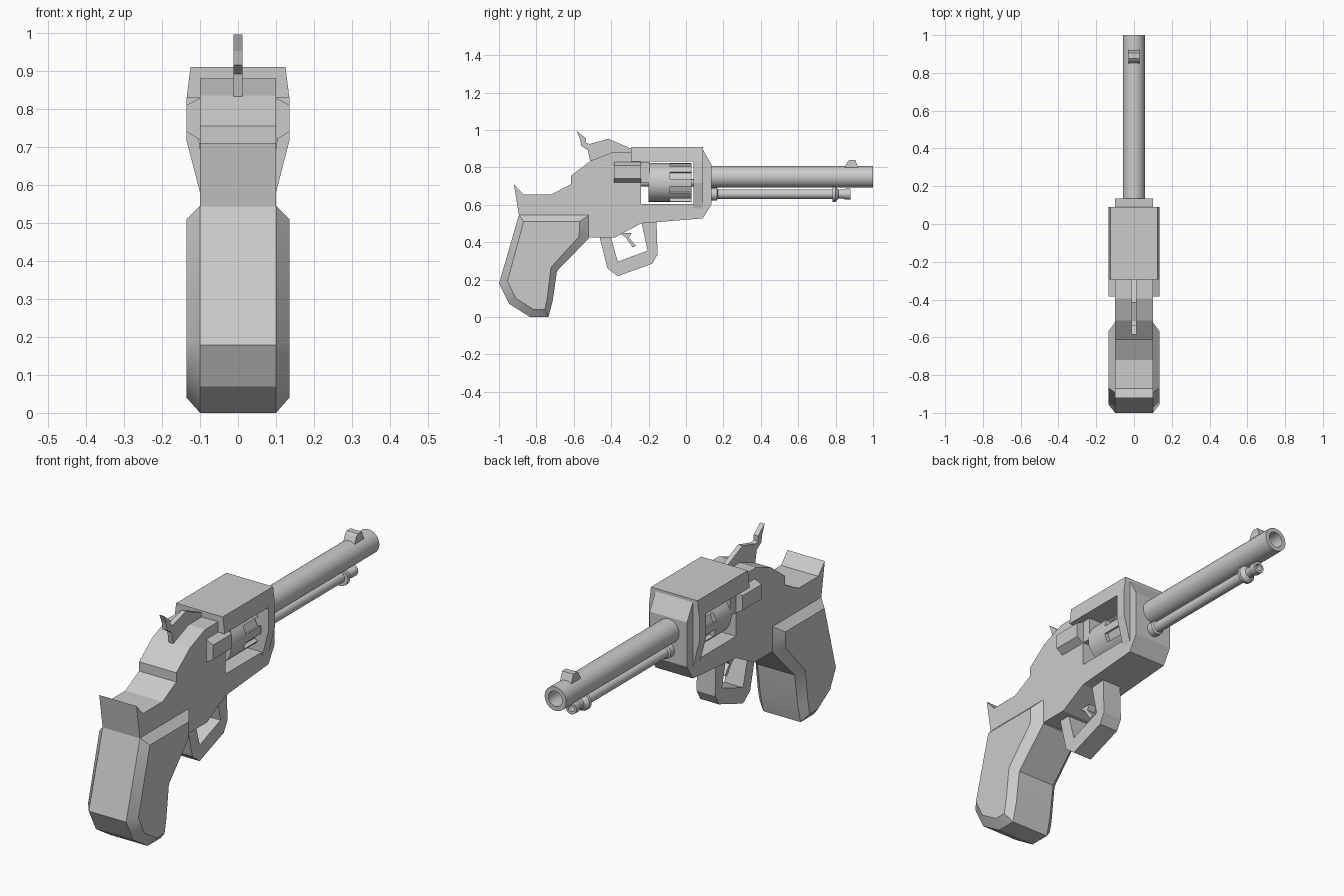
import bpy, bmesh, math

if "Cube" in bpy.data.objects:
    bpy.data.objects.remove(bpy.data.objects["Cube"])


def loft(name, rings, smooth=False):
    """Skin a list of equal-length point rings and cap both ends."""
    bm = bmesh.new()
    rows = [[bm.verts.new(p) for p in ring] for ring in rings]
    n = len(rows[0])
    for a, b in zip(rows, rows[1:]):
        for i in range(n):
            j = (i + 1) % n
            bm.faces.new((a[i], a[j], b[j], b[i]))
    bm.faces.new(rows[0])
    bm.faces.new(rows[-1])
    bmesh.ops.recalc_face_normals(bm, faces=bm.faces)
    mesh = bpy.data.meshes.new(name)
    bm.to_mesh(mesh)
    bm.free()
    ob = bpy.data.objects.new(name, mesh)
    bpy.context.collection.objects.link(ob)
    if smooth:
        smooth_edges(ob)
    return ob


def smooth_edges(ob):
    bpy.ops.object.select_all(action='DESELECT')
    ob.select_set(True)
    bpy.context.view_layer.objects.active = ob
    bpy.ops.object.shade_smooth_by_angle(angle=math.radians(30))


def plate(name, layers, smooth=False):
    """Side-view (y, z) outlines stacked at the given x positions."""
    return loft(name, [[(x, y, z) for y, z in pts] for x, pts in layers], smooth)


def slab(name, hw, pts):
    return plate(name, [(-hw, pts), (hw, pts)])


def box(name, hw, y0, y1, z0, z1):
    return slab(name, hw, [(y0, z0), (y1, z0), (y1, z1), (y0, z1)])


def lathe(name, zc, prof, n=24):
    """Round part along y from (y, radius) pairs."""
    ang = [2 * math.pi * i / n for i in range(n)]
    return loft(name, [[(r * math.cos(a), y, zc + r * math.sin(a)) for a in ang]
                       for y, r in prof], True)


def cut(ob, cutter):
    mod = ob.modifiers.new("cut", 'BOOLEAN')
    mod.operation, mod.solver, mod.object = 'DIFFERENCE', 'EXACT', cutter
    bpy.context.view_layer.objects.active = ob
    bpy.ops.object.modifier_apply(modifier=mod.name)
    bpy.data.objects.remove(cutter)


# Frame core with the cylinder window
frame = slab("frame", 0.1, [
    (-0.92, 0.71), (-0.87, 0.655), (-0.72, 0.655), (-0.615, 0.71), (-0.615, 0.755),
    (-0.51, 0.835), (-0.395, 0.88), (-0.29, 0.88), (-0.265, 0.905), (0.085, 0.905),
    (0.135, 0.815), (0.135, 0.60), (0.09, 0.527), (-0.24, 0.50), (-0.38, 0.425),
    (-0.525, 0.425), (-0.525, 0.54), (-0.893, 0.54)])
cut(frame, box("window_cutter", 0.3, -0.24, 0.04, 0.605, 0.83))

# Wider top strap and front wall around the window
half = [(0.1, 0.58), (0.135, 0.715), (0.135, 0.83), (0.125, 0.91)]
section = half + [(-x, z) for x, z in reversed(half)]
strap = loft("top_strap", [[(x, y, z) for x, z in section] for y in (-0.295, 0.09)])
cut(strap, box("strap_cutter", 0.3, -0.4, 0.04, 0.4, 0.83))

# Recoil shield with chamfered sides, and the breech block
outer = [(-0.385, 0.718), (-0.24, 0.718), (-0.24, 0.829), (-0.385, 0.829)]
inner = [(-0.385, 0.74), (-0.24, 0.74), (-0.24, 0.81), (-0.385, 0.81)]
plate("recoil_shield", [(-0.135, inner), (-0.1, outer), (0.1, outer), (0.135, inner)])
box("breech_block", 0.099, -0.26, -0.195, 0.72, 0.829)

# Fluted cylinder
cyl = lathe("cylinder", 0.718, [(-0.2, 0.104), (0.03, 0.104)])
for i in range(8):
    flute = box("flute_cutter", 0.021, -0.085, 0.06, 0.082, 0.14)
    flute.rotation_euler = (0, math.radians(22.5 + 45 * i), 0)
    flute.location.z = 0.718
    bpy.context.view_layer.update()
    cut(cyl, flute)
smooth_edges(cyl)
lathe("cylinder_pin", 0.718, [(-0.25, 0.02), (0.05, 0.02)], 12)

# Barrel with bore, front sight
lathe("barrel", 0.749, [(0.1, 0.058), (1.0, 0.058), (1.0, 0.037), (0.6, 0.037)])
base = [(0.845, 0.79), (0.865, 0.832), (0.875, 0.84), (0.905, 0.84), (0.925, 0.79)]
slab("front_sight", 0.03, base)

# Ejector rod under the barrel
lathe("ejector_rod", 0.657, [
    (0.12, 0.034), (0.165, 0.034), (0.17, 0.025), (0.782, 0.025), (0.782, 0.042),
    (0.798, 0.042), (0.815, 0.024), (0.84, 0.024), (0.85, 0.029), (0.88, 0.029),
    (0.88, 0.016), (0.84, 0.016)], 16)

# Hammer
slab("hammer", 0.012, [
    (-0.585, 0.995), (-0.535, 0.955), (-0.535, 0.93), (-0.515, 0.925), (-0.415, 0.953),
    (-0.295, 0.90), (-0.295, 0.82), (-0.51, 0.82), (-0.525, 0.892), (-0.56, 0.915),
    (-0.567, 0.952)])

# Trigger guard loop and trigger
slab("trigger_guard", 0.05, [
    (-0.465, 0.44), (-0.42, 0.26), (-0.365, 0.218), (-0.18, 0.285), (-0.152, 0.335),
    (-0.158, 0.515), (-0.24, 0.515), (-0.205, 0.355), (-0.365, 0.295), (-0.405, 0.44)])
slab("trigger", 0.02, [
    (-0.36, 0.45), (-0.29, 0.45), (-0.305, 0.425), (-0.268, 0.38), (-0.285, 0.372),
    (-0.325, 0.428)])

# Grip with chamfered cheeks
rim = [(-0.893, 0.545), (-0.52, 0.545), (-0.52, 0.42), (-0.69, 0.245), (-0.712, 0.09),
       (-0.735, 0), (-0.835, 0), (-0.945, 0.07), (-1.0, 0.178)]
cheek = [(-0.868, 0.51), (-0.568, 0.51), (-0.572, 0.43), (-0.722, 0.265), (-0.742, 0.1),
         (-0.755, 0.04), (-0.815, 0.04), (-0.91, 0.1), (-0.955, 0.19)]
plate("grip", [(-0.135, cheek), (-0.1, rim), (0.1, rim), (0.135, cheek)], True)
